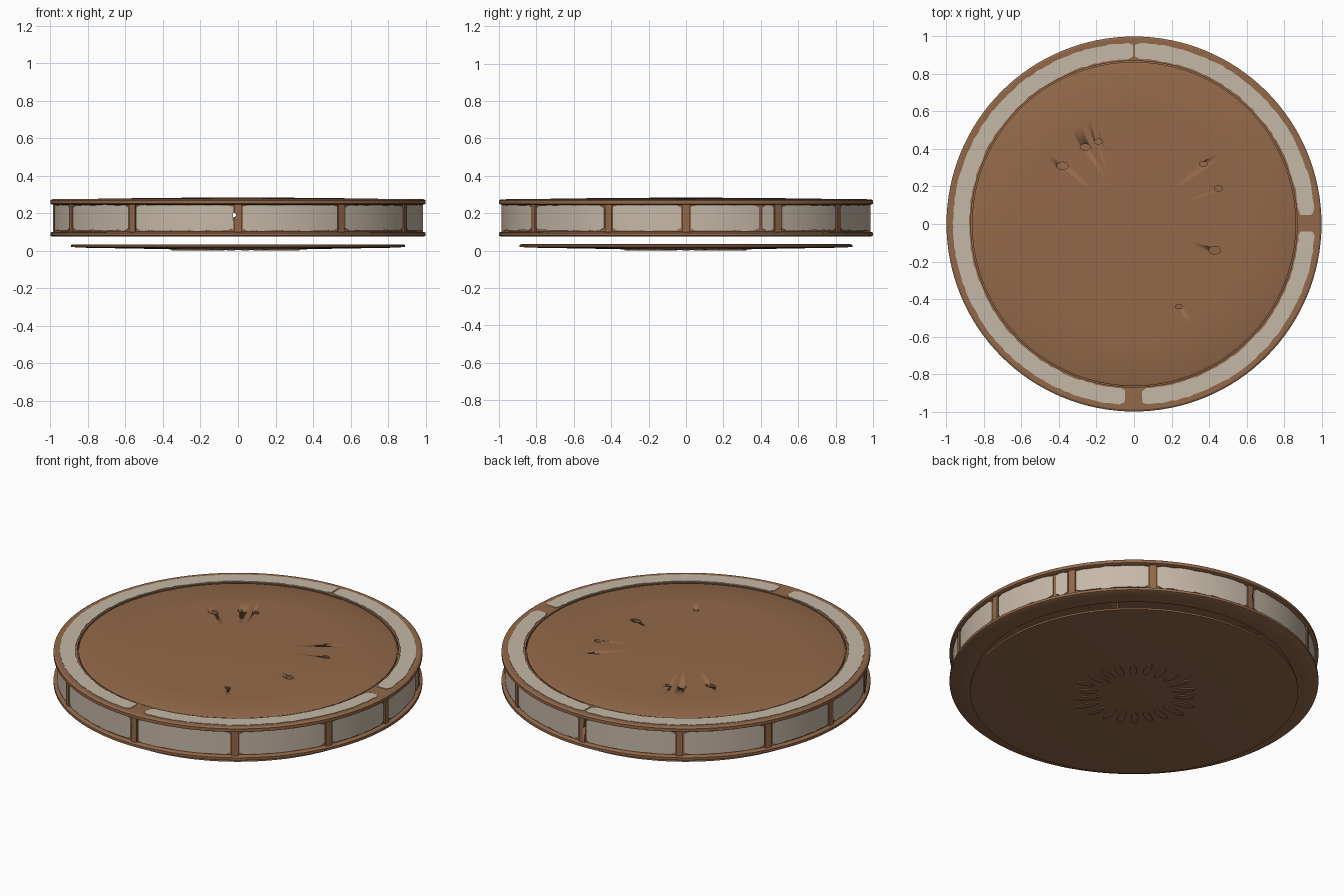
import bpy, bmesh, math, random
from mathutils import Vector

if "Cube" in bpy.data.objects:
    bpy.data.objects.remove(bpy.data.objects["Cube"])

random.seed(4)
SEG = 128


def material(name, rgb):
    m = bpy.data.materials.new(name)
    m.diffuse_color = (*rgb, 1)
    m.use_nodes = True
    m.node_tree.nodes["Principled BSDF"].inputs["Base Color"].default_value = m.diffuse_color
    return m


BROWN = material("warm brown", (0.29, 0.14, 0.067))
CREAM = material("worn cream", (0.56, 0.48, 0.385))


def finish(name, bm, mat):
    bmesh.ops.recalc_face_normals(bm, faces=bm.faces)
    me = bpy.data.meshes.new(name)
    bm.to_mesh(me)
    bm.free()
    me.materials.append(mat)
    ob = bpy.data.objects.new(name, me)
    bpy.context.collection.objects.link(ob)
    bpy.ops.object.select_all(action='DESELECT')
    ob.select_set(True)
    bpy.context.view_layer.objects.active = ob
    bpy.ops.object.shade_smooth_by_angle(angle=math.radians(30))
    return ob


def lathe(name, profile, mat, closed):
    """Spin an (r, z) profile around z; open profiles start and end on the axis."""
    bm = bmesh.new()
    vs = [bm.verts.new((r, 0, z)) for r, z in profile]
    es = [bm.edges.new(p) for p in zip(vs, vs[1:])]
    if closed:
        es.append(bm.edges.new((vs[-1], vs[0])))
    bmesh.ops.spin(bm, geom=vs + es, axis=(0, 0, 1), cent=(0, 0, 0),
                   angle=2 * math.pi, steps=SEG, use_duplicate=False)
    bmesh.ops.remove_doubles(bm, verts=bm.verts, dist=1e-5)
    return finish(name, bm, mat)


def sector(name, a0, a1, section, mat):
    """Curved bar from a0 to a1 degrees; section(t) gives four (r, z) corners."""
    bm = bmesh.new()
    n = max(3, int((a1 - a0) / 1.5))
    rings = []
    for i in range(n + 1):
        a = math.radians(a0 + (a1 - a0) * i / n)
        rings.append([bm.verts.new((r * math.cos(a), r * math.sin(a), z))
                      for r, z in section(i in (0, n))])
    for p, q in zip(rings, rings[1:]):
        for k in range(4):
            bm.faces.new((p[k], p[(k + 1) % 4], q[(k + 1) % 4], q[k]))
    bm.faces.new(rings[0])
    bm.faces.new(rings[-1])
    return finish(name, bm, mat)


def side_panel(end):
    j = random.uniform(0, 0.005) + (0.012 if end else 0)
    lo, hi = 0.105 + j, 0.245 - j
    return [(0.974, lo), (0.982, lo), (0.982, hi), (0.974, hi)]


def top_inlay(end):
    c = 0.012 if end else 0
    ri = 0.876 + random.uniform(0, 0.007) + c
    ro = 0.968 - random.uniform(0, 0.006) - c
    return [(ri, 0.268), (ro, 0.268), (ro, 0.276), (ri, 0.276)]


def rib(end):
    return [(0.97, 0.09), (0.986, 0.09), (0.986, 0.25), (0.97, 0.25)]


# Hollow channel-shaped ring with projecting upper and lower rims
ring = lathe("ring_body", [
    (0.87, 0.272), (0.99, 0.274), (1.0, 0.268), (1.0, 0.25), (0.992, 0.246),
    (0.976, 0.244), (0.976, 0.102), (0.992, 0.099), (1.0, 0.095), (1.0, 0.08),
    (0.99, 0.075), (0.87, 0.078), (0.87, 0.092), (0.955, 0.094),
    (0.955, 0.252), (0.87, 0.254)], BROWN, True)

# Gently domed lid set inside the ring, with a fine groove between them
lid = lathe("top_lid", [(0, 0.283), (0.3, 0.282), (0.6, 0.279), (0.85, 0.275),
                        (0.864, 0.27), (0.864, 0.256), (0, 0.256)], BROWN, False)

# Loose lower disc
lathe("lower_disc", [(0, 0.034), (0.88, 0.034), (0.89, 0.03), (0.89, 0.02),
                     (0.85, 0.016), (0.5, 0.01), (0.2, 0.004), (0, 0.003)],
      BROWN, False)

# Side panels between upright ribs
marks = [-90, -56, -25, 0, 24, 30, 56, 90, 123, 152, 178, 205, 235, 270]
for a, b in zip(marks, marks[1:]):
    gap_a, gap_b = (0.5 if m == 24 else 1.5 for m in (a, b))
    sector("side_panel", a + gap_a, b - gap_b, side_panel, CREAM)
    if a != 24:
        sector("upright_rib", a - 1.1, a + 1.1, rib, BROWN)

# Cream inlays on the top of the ring
for a, b in [(-87.3, -2.5), (3, 89.6), (90.4, 267)]:
    sector("top_inlay", a, b, top_inlay, CREAM)


# Worn holes through the lid and a peephole through the front and back wall
def bore(name, target, loc, radius, depth, axis):
    bm = bmesh.new()
    bmesh.ops.create_cone(bm, cap_ends=True, segments=9, radius1=radius,
                          radius2=radius, depth=depth)
    q = Vector((0, 0, 1)).rotation_difference(Vector(axis))
    for v in bm.verts:
        v.co = q @ Vector((v.co.x * 1.25, v.co.y * 0.8, v.co.z)) + Vector(loc)
    cutter = finish(name, bm, BROWN)
    cutter.hide_render = True
    cutter.hide_set(True)
    mod = target.modifiers.new(name, 'BOOLEAN')
    mod.operation = 'DIFFERENCE'
    mod.solver = 'EXACT'
    mod.object = cutter


holes = [(-0.38, 0.31, 0.025), (-0.26, 0.41, 0.022), (-0.19, 0.44, 0.017),
         (0.37, 0.32, 0.017), (0.45, 0.19, 0.018), (0.43, -0.14, 0.026),
         (0.24, -0.44, 0.015)]
for x, y, r in holes:
    bore("lid_hole_cutter", lid, (x, y, 0.27), r, 0.1, (0, 0, 1))
for ob in [ring] + [o for o in bpy.data.objects if o.name.startswith("upright_rib")
                    and abs(o.data.vertices[0].co.x) < 0.06]:
    bore("peephole_cutter", ob, (-0.03, 0, 0.19), 0.017, 2.2, (0, 1, 0))

# Shallow petal marks around the centre of the underside
bm = bmesh.new()
for i in range(22):
    a = 2 * math.pi * i / 22
    mid, length = 0.26 + random.uniform(-0.02, 0.03), random.uniform(0.05, 0.08)
    loop = []
    for k in range(8):
        t = 2 * math.pi * k / 8
        u, w = mid + length * math.cos(t), 0.02 * math.sin(t)
        x, y = u * math.cos(a) - w * math.sin(a), u * math.sin(a) + w * math.cos(a)
        loop.append(bm.verts.new((x, y, 0.0)))
    face = bm.faces.new(loop)
    out = bmesh.ops.extrude_face_region(bm, geom=[face])
    for v in out["geom"]:
        if isinstance(v, bmesh.types.BMVert):
            v.co.z += 0.008
finish("underside_petals", bm, BROWN)
